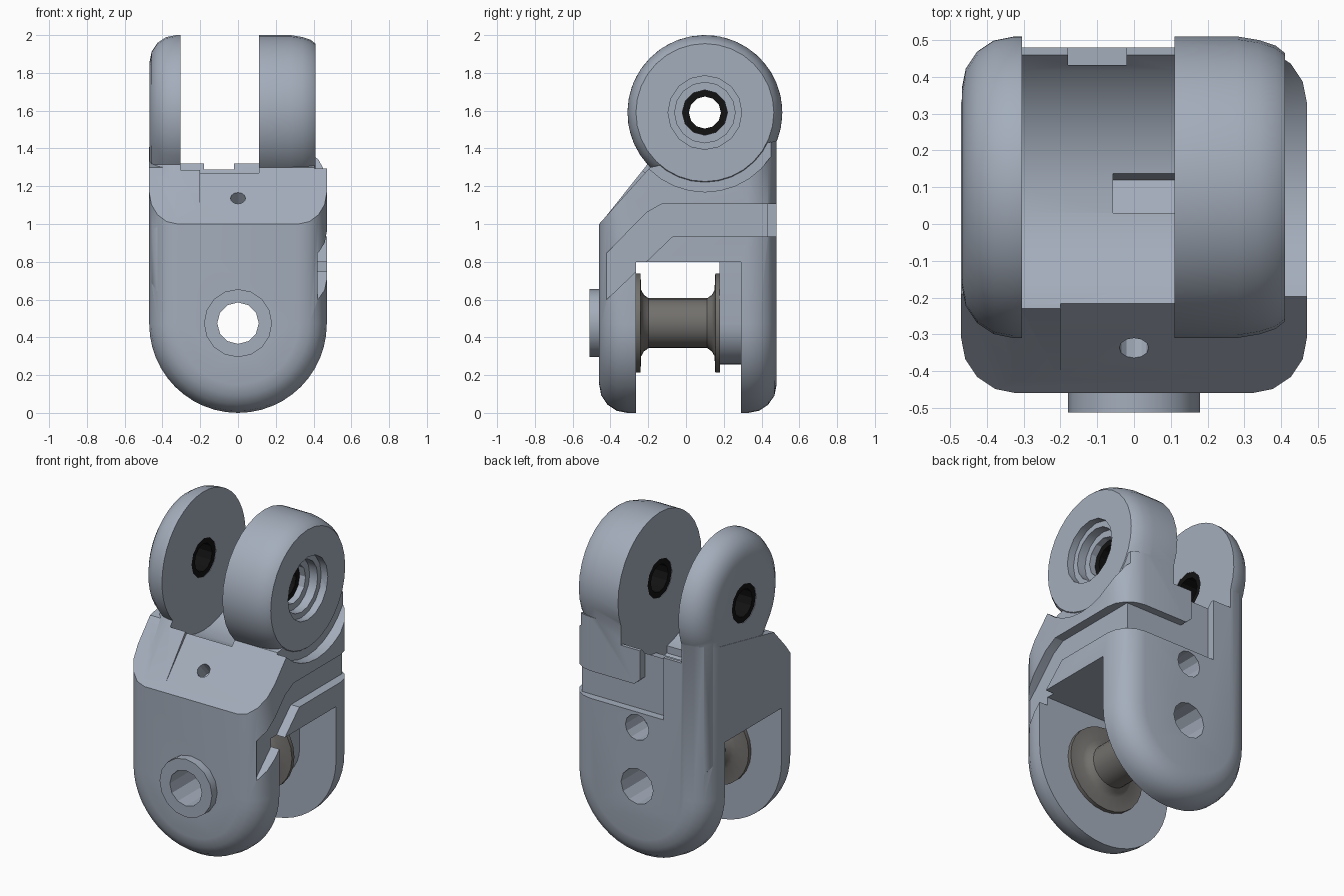
import bpy, bmesh, math
from mathutils import Vector

if "Cube" in bpy.data.objects:
    bpy.data.objects.remove(bpy.data.objects["Cube"], do_unlink=True)


def material(name, rgb):
    m = bpy.data.materials.new(name)
    m.use_nodes = True
    m.diffuse_color = (*rgb, 1)
    bsdf = next(n for n in m.node_tree.nodes if n.type == 'BSDF_PRINCIPLED')
    bsdf.inputs["Base Color"].default_value = (*rgb, 1)
    return m


BLUE_GREY = material("blue_grey", (0.37, 0.42, 0.50))
WARM_GREY = material("warm_grey", (0.17, 0.162, 0.152))
BLACK = material("black", (0.006, 0.006, 0.006))

PIN = (0.1, 1.59)      # upper cross pin centre (y, z)
AXLE = (0, 0.475)      # lower axle centre (x, z)


def place(axis, t, u, v):
    """Point at depth t along the axis; u, v are the two other directions."""
    return Vector((t, u, v)) if axis == 'x' else Vector((u, t, v))


def finish(name, bm, mat):
    bmesh.ops.recalc_face_normals(bm, faces=bm.faces[:])
    me = bpy.data.meshes.new(name)
    bm.to_mesh(me)
    bm.free()
    me.materials.append(mat)
    ob = bpy.data.objects.new(name, me)
    bpy.context.collection.objects.link(ob)
    return ob


def prism(name, pts, axis, a, b, round_ends=(), radius=0.0, mat=BLUE_GREY):
    """Extrude an outline from a to b, rounding the rims at the listed depths."""
    bm = bmesh.new()
    rings = [[bm.verts.new(place(axis, t, *p)) for p in pts] for t in (a, b)]
    n = len(pts)
    caps = {a: bm.faces.new(rings[0]), b: bm.faces.new(rings[1])}
    for i in range(n):
        j = (i + 1) % n
        bm.faces.new((rings[0][i], rings[0][j], rings[1][j], rings[1][i]))
    bmesh.ops.recalc_face_normals(bm, faces=bm.faces[:])
    rim = [e for t in round_ends for e in caps[t].edges]
    if rim:
        bmesh.ops.bevel(bm, geom=rim, offset=radius, segments=4, profile=0.5,
                        affect='EDGES', clamp_overlap=False)
    return finish(name, bm, mat)


def arc(c, r, start, end, n):
    """Points on an arc, angles in degrees."""
    return [(c[0] + r * math.cos(math.radians(start + (end - start) * i / n)),
             c[1] + r * math.sin(math.radians(start + (end - start) * i / n)))
            for i in range(n + 1)]


def disc(name, c, r, axis, a, b, n=12):
    return prism(name, arc(c, r, 0, 360, n)[:-1], axis, a, b)


def box(name, x, y, z):
    return prism(name, [(y[0], z[0]), (y[1], z[0]), (y[1], z[1]), (y[0], z[1])], 'x', *x)


def lathe(name, profile, axis, c, n, mat):
    """Revolve a closed (depth, radius) loop around the axis through c."""
    bm = bmesh.new()
    rings = [[bm.verts.new(place(axis, t, *p)) for p in arc(c, r, 0, 360, n)[:-1]]
             for t, r in profile]
    for k, ring in enumerate(rings):
        nxt = rings[(k + 1) % len(rings)]
        for i in range(n):
            j = (i + 1) % n
            bm.faces.new((ring[i], ring[j], nxt[j], nxt[i]))
    return finish(name, bm, mat)


def combine(target, op, *others):
    for other in others:
        other.hide_render = True
        mod = target.modifiers.new("cut", 'BOOLEAN')
        mod.operation, mod.solver, mod.object = op, 'EXACT', other
        with bpy.context.temp_override(object=target, active_object=target,
                                       selected_objects=[target]):
            bpy.ops.object.modifier_apply(modifier=mod.name)
        bpy.data.objects.remove(other, do_unlink=True)


# Main block: rounded-bottom plate shape, trimmed to the sloped side outline
body = prism("fork_body", arc((0, 0.47), 0.47, 180, 360, 24) + [(0.47, 1.8), (-0.47, 1.8)],
             'y', -0.46, 0.48, (-0.46, 0.48), 0.15)
combine(body, 'INTERSECT', prism("side_trim", [
    (-0.7, -0.2), (0.7, -0.2), (0.7, 1.44), (0.48, 1.44), (-0.19, 1.3),
    (-0.46, 1.0), (-0.7, 0.73)], 'x', -0.7, 0.7))

# Narrow ear: flows into the block and is rounded on its outer rim
ear_outline = ([(-0.456, 0.6), (0.476, 0.6), (0.476, 1.43)]
               + arc(PIN, 0.41, -21, 222, 28) + [(-0.456, 1.0)])
combine(body, 'UNION', prism("narrow_ear", ear_outline, 'x', -0.468, -0.2, (-0.468,), 0.14))

# Recess beside the wide ear, then the wide ear itself
combine(body, 'DIFFERENCE', disc("ear_recess", PIN, 0.42, 'x', 0.405, 0.7, 32))
combine(body, 'UNION', lathe("wide_ear", [
    (0.05, 0.05), (0.05, 0.41), (0.28, 0.41), (0.34, 0.40), (0.385, 0.385),
    (0.41, 0.365), (0.41, 0.05)], 'x', PIN, 32, BLUE_GREY))

# Saddle between the ears and the open slot of the fork
combine(body, 'DIFFERENCE',
        disc("saddle", PIN, 0.45, 'x', -0.305, 0.11, 40),
        box("saddle_back", (-0.305, 0.11), (0.455, 0.7), (1.32, 1.7)),
        box("fork_gap", (-0.7, 0.7), (-0.265, 0.29), (-0.3, 0.8)))

# Bosses around the axle
combine(body, 'UNION',
        disc("front_boss", AXLE, 0.18, 'y', -0.512, -0.4, 16),
        prism("back_boss", arc(AXLE, 0.22, 180, 360, 16) + [(0.22, 0.85), (-0.22, 0.85)],
              'y', 0.178, 0.35))

# Bores for the axle and the cross pin, blind screw hole at the back
combine(body, 'DIFFERENCE',
        disc("axle_bore", AXLE, 0.11, 'y', -0.8, 0.8),
        disc("screw_hole", (0, 0.84), 0.08, 'y', 0.31, 0.8),
        disc("pin_bore", PIN, 0.12, 'x', -0.8, 0.8),
        disc("outer_counterbore", PIN, 0.195, 'x', 0.365, 0.8, 16),
        disc("inner_counterbore", PIN, 0.16, 'x', 0.31, 0.8, 16))

# Cable channel along the side, around the back and up to the saddle
combine(body, 'DIFFERENCE',
        prism("side_channel", [(-0.42, 0.6), (-0.07, 0.935), (0.7, 0.935), (0.7, 1.105),
                               (-0.13, 1.105), (-0.21, 1.06), (-0.42, 0.845)], 'x', 0.412, 0.7),
        prism("back_channel", [(-0.18, 0.935), (0.7, 0.935), (0.7, 1.105), (0.02, 1.105),
                               (-0.02, 1.14), (-0.02, 1.36), (-0.18, 1.36)], 'y', 0.432, 0.7),
        prism("saddle_slot", [(0.03, 1.2), (0.03, 1.1), (0.12, 1.07), (0.15, 1.2)],
              'x', -0.057, 0.111))

# Small hole square to the front slope
oil_hole = disc("oil_hole", (0, 0), 0.04, 'y', -0.2, 0.1)
oil_hole.location = (0, -0.34, 1.14)
oil_hole.rotation_euler = (math.radians(-49), 0, 0)
bpy.context.view_layer.update()
combine(body, 'DIFFERENCE', oil_hole)
body.data.materials.clear()
body.data.materials.append(BLUE_GREY)

# Flanged hollow roller between the fork plates
half = [(0.222, 0.11), (0.222, 0.262), (0.198, 0.262), (0.194, 0.175), (0.18, 0.15), (0.155, 0.132)]
mid = -0.043
roller = lathe("roller", [(mid + t, r) for t, r in half]
               + [(mid - t, r) for t, r in reversed(half)], 'y', AXLE, 24, WARM_GREY)

# Black bushings lining the pin bores
bushings = [lathe(name, [(a, 0.085), (a, 0.121), (b, 0.121), (b, 0.085)], 'x', PIN, 12, BLACK)
            for name, a, b in (("narrow_ear_bushing", -0.465, -0.307),
                               ("wide_ear_bushing", 0.112, 0.27))]

# Smooth shading with sharp edges kept
for ob in [body, roller] + bushings:
    bpy.ops.object.select_all(action='DESELECT')
    ob.select_set(True)
    bpy.context.view_layer.objects.active = ob
    bpy.ops.object.shade_smooth_by_angle(angle=math.radians(29))
